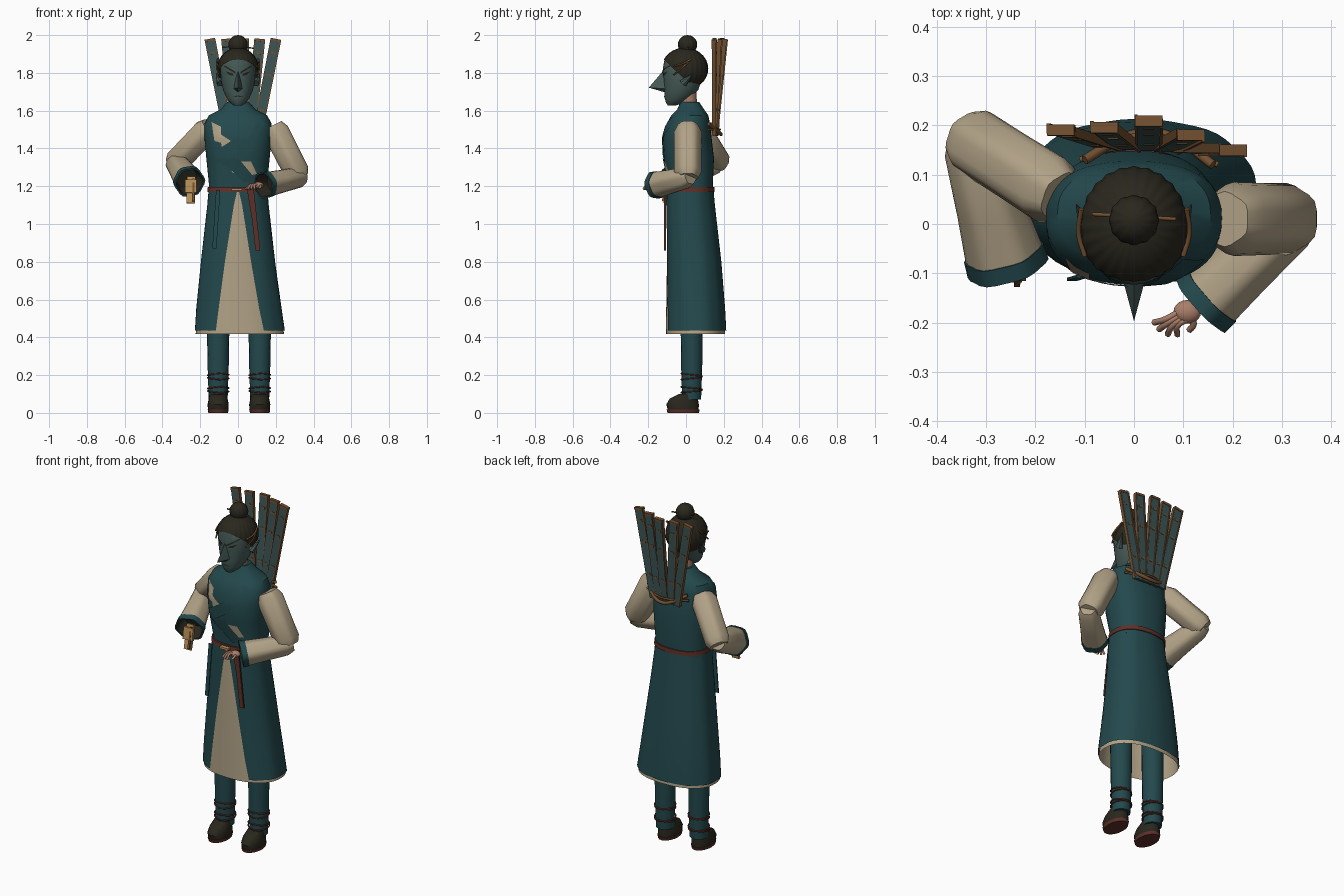
import bpy, bmesh, math
from math import sin, cos, pi, asin
from mathutils import Vector, Matrix
from mathutils.bvhtree import BVHTree

cube = bpy.data.objects.get("Cube")
if cube:
    bpy.data.objects.remove(cube)


def make_mat(name, r, g, b):
    m = bpy.data.materials.new(name)
    m.use_nodes = True
    m.diffuse_color = (r, g, b, 1)
    m.node_tree.nodes["Principled BSDF"].inputs["Base Color"].default_value = (r, g, b, 1)
    return m


TEAL = make_mat("teal cloth", .017, .066, .074)
CREAM = make_mat("cream cloth", .44, .36, .24)
MASK = make_mat("grey green mask", .06, .105, .095)
HAIR = make_mat("dark hair and leather", .022, .02, .012)
RED = make_mat("dark red leather", .11, .03, .022)
WOOD = make_mat("brown wood", .17, .08, .03)
GOLD = make_mat("pale gold", .48, .28, .10)
SKIN = make_mat("skin", .40, .21, .14)
SLAB = make_mat("grey teal lacquer", .045, .09, .09)


def finish(name, bm, *mats):
    bmesh.ops.recalc_face_normals(bm, faces=bm.faces)
    me = bpy.data.meshes.new(name)
    bm.to_mesh(me)
    bm.free()
    ob = bpy.data.objects.new(name, me)
    bpy.context.collection.objects.link(ob)
    for m in mats:
        me.materials.append(m)
    return ob


def frame(a, b):
    """Matrix at a with z toward b and x roughly sideways."""
    a, z = Vector(a), (Vector(b) - Vector(a)).normalized()
    side = Vector((0, 1, 0)) if abs(z.y) < .9 else Vector((0, 0, 1))
    x = side.cross(z).normalized()
    return Matrix.Translation(a) @ Matrix((x, z.cross(x), z)).transposed().to_4x4()


def loft(name, rings, *mats, n=32, power=2, ripple=0, waves=8, cap=(True, True),
         gaps=None, bands=None, mtx=None):
    """Skin rings (cx, cy, z, rx, ry); gaps leave an opening at the front."""
    bm, rows = bmesh.new(), []
    for k, (cx, cy, z, rx, ry) in enumerate(rings):
        g = asin(min(1, (gaps[k] / rx) ** (power / 2))) if gaps else 0
        row = []
        for i in range(n + (1 if gaps else 0)):
            t = g + (2 * pi - 2 * g) * i / n
            s, c = sin(t), cos(t)
            f = 1 + ripple * cos(waves * t)
            x = math.copysign(abs(s) ** (2 / power), s) * rx * f
            y = -math.copysign(abs(c) ** (2 / power), c) * ry * f
            row.append(bm.verts.new((cx + x, cy + y, z)))
        rows.append(row)
    for k, (p, q) in enumerate(zip(rows, rows[1:])):
        for i in range(n):
            j = (i + 1) % len(p)
            f = bm.faces.new((p[i], p[j], q[j], q[i]))
            f.material_index = bands[k] if bands else 0
    for use, row in zip(cap, (rows[0], rows[-1])):
        if use and not gaps:
            bm.faces.new(row).material_index = len(mats) - 1 if row is rows[-1] else 0
    if mtx:
        bm.transform(mtx)
    return finish(name, bm, *mats)


def bar(name, a, b, width, depth, mat, taper=1):
    length = (Vector(b) - Vector(a)).length
    rings = [(0, 0, 0, width * .7071, depth * .7071),
             (0, 0, length, width * .7071 * taper, depth * .7071 * taper)]
    return loft(name, rings, mat, n=4, mtx=frame(a, b) @ Matrix.Identity(4)) if taper == 0 else box(
        name, a, b, width, depth, mat)


def box(name, a, b, width, depth, mat):
    bm = bmesh.new()
    length = (Vector(b) - Vector(a)).length
    bmesh.ops.create_cube(bm, size=1)
    bm.transform(frame(a, b) @ Matrix.Translation((0, 0, length / 2))
                 @ Matrix.Diagonal((width, depth, length, 1)))
    return finish(name, bm, mat)


def cone(name, a, b, r1, r2, mat, n=10):
    return loft(name, [(0, 0, 0, r1, r1), (0, 0, (Vector(b) - Vector(a)).length, r2, r2)],
                mat, n=n, mtx=frame(a, b))


def ball(name, centre, radii, mat):
    bm = bmesh.new()
    bmesh.ops.create_uvsphere(bm, u_segments=20, v_segments=12, radius=1)
    bm.transform(Matrix.Translation(centre) @ Matrix.Diagonal((*radii, 1)))
    return finish(name, bm, mat)


def rope(name, pts, r, mat):
    cu = bpy.data.curves.new(name, "CURVE")
    cu.dimensions, cu.bevel_depth, cu.bevel_resolution, cu.use_fill_caps = "3D", r, 1, True
    sp = cu.splines.new("BEZIER")
    sp.bezier_points.add(len(pts) - 1)
    for p, co in zip(sp.bezier_points, pts):
        p.co, p.handle_left_type, p.handle_right_type = co, "AUTO", "AUTO"
    cu.materials.append(mat)
    ob = bpy.data.objects.new(name, cu)
    bpy.context.collection.objects.link(ob)


def patch(name, target, polys, mat, lift=.004):
    """Lay flat x-z polygons on the front of another part."""
    src = bmesh.new()
    src.from_mesh(target.data)
    tree, bm = BVHTree.FromBMesh(src), bmesh.new()
    src.free()
    for poly in polys:
        bm.faces.new([bm.verts.new((x, -1, z)) for x, z in poly])
    bmesh.ops.triangulate(bm, faces=bm.faces)
    bmesh.ops.subdivide_edges(bm, edges=bm.edges, cuts=4, use_grid_fill=True)
    for v in bm.verts:
        hit = tree.ray_cast(v.co, Vector((0, 1, 0)))[0]
        v.co.y = (hit.y if hit else 0) - lift
    return finish(name, bm, mat)


# Coat: bodice and skirt open at the front over a cream under-robe
torso = loft("coat_bodice", [
    (0, .025, 1.15, .158, .118), (0, .027, 1.2, .153, .115), (0, .015, 1.35, .168, .133),
    (0, .007, 1.46, .178, .128), (0, .012, 1.53, .178, .115), (0, .02, 1.575, .155, .098),
    (0, .025, 1.605, .095, .072), (0, .02, 1.645, .058, .05)], TEAL, power=2.4, n=48)
skirt = [(0, .022, 1.19, .156, .122), (0, .024, 1.1, .164, .128), (0, .04, .8, .198, .146),
         (.005, .048, .55, .228, .158), (.01, .05, .435, .24, .162)]
loft("coat_skirt", skirt, TEAL, power=2.3, n=48, gaps=[.001, .022, .07, .108, .127], ripple=.008, waves=10)
loft("under_robe", [(x, y, z - .018, rx - .006, ry - .005) for x, y, z, rx, ry in skirt],
     CREAM, power=2.3, n=48, cap=(True, False))
patch("bodice_cream_folds", torso, [
    [(-.14, 1.54), (-.09, 1.515), (-.1, 1.48), (-.03, 1.435), (-.06, 1.425), (-.08, 1.38),
     (-.09, 1.43), (-.125, 1.44), (-.105, 1.48)],
    [(.005, 1.33), (.07, 1.33), (.045, 1.3), (.1, 1.265), (.03, 1.25), (-.035, 1.275), (.02, 1.295)]], CREAM)
patch("crossed_lapel", torso, [
    [(.1, 1.57), (.145, 1.53), (.02, 1.4), (-.1, 1.32), (-.13, 1.38), (-.02, 1.45)],
    [(-.12, 1.34), (.0, 1.35), (.1, 1.23), (.03, 1.22), (-.03, 1.28)]], TEAL, .006)

# Belt, buckle and hanging straps
loft("belt", [(0, .024, 1.17, .162, .127), (0, .025, 1.195, .16, .125)], RED, power=2.3, n=48)
box("belt_buckle", (-.035, -.108, 1.183), (.02, -.108, 1.183), .012, .03, GOLD)
box("buckle_center", (-.022, -.112, 1.183), (.007, -.112, 1.183), .012, .014, RED)
box("red_strap", (.07, -.112, 1.19), (.105, -.112, .86), .026, .01, RED)
box("left_strap_tail", (.055, -.112, 1.18), (.085, -.112, 1.0), .014, .008, RED)
box("teal_strap", (-.105, -.106, 1.18), (-.125, -.112, .87), .022, .006, TEAL)

# Legs, leg wraps and shoes
for side, x in (("right", -.105), ("left", .115)):
    loft(side + "_trouser_leg", [(x, .03, .07, .05, .05), (x, .03, .25, .056, .056),
                                 (x, .03, .6, .062, .06)], TEAL, n=16)
    for k in range(4):
        z, tilt = .105 + .035 * k, .004 * (-1) ** k
        rope(f"{side}_leg_wrap_{k}", [(x + .056 * sin(a * pi / 4), .03 - .055 * cos(a * pi / 4),
             z + tilt * a) for a in range(9)], .004, RED)
    loft(side + "_shoe", [(x, -.015, .015, .054, .082), (x, -.018, .045, .056, .086),
                          (x, -.012, .075, .05, .075), (x, .012, .1, .046, .048)], HAIR, n=20)
    loft(side + "_sole", [(x, -.015, 0, .052, .083), (x, -.015, .018, .056, .088)], RED, n=20)


# Wide sleeves with teal hollow cuffs
def sleeve(side, shoulder, elbow, joint, wrist, r0, r1, r2, r3):
    span = (Vector(elbow) - Vector(shoulder)).length
    loft(side + "_upper_sleeve", [(0, 0, span * t, r, r) for t, r in
         ((-.05, r0 * .75), (.1, r0), (.6, r1), (1, r1), (1.13, r1 * .75))],
         CREAM, n=24, ripple=.04, waves=6, mtx=frame(shoulder, elbow))
    span = (Vector(wrist) - Vector(joint)).length
    loft(side + "_lower_sleeve", [(0, 0, span * t, r, r) for t, r in
         ((-.15, r2 * .7), (0, r2), (.5, (r2 + r3) / 2), (.87, r3), (.87, r3 * 1.04),
          (1, r3 * 1.06), (1, r3 * .93), (.7, r3 * .75))],
         CREAM, TEAL, HAIR, n=24, ripple=.04, waves=6, bands=[0, 0, 0, 1, 1, 1, 2],
         mtx=frame(joint, wrist))


sleeve("right", (-.155, .06, 1.505), (-.32, .165, 1.335), (-.325, .15, 1.32), (-.255, -.09, 1.22),
       .07, .068, .058, .077)
sleeve("left", (.19, .01, 1.51), (.31, .01, 1.275), (.315, 0, 1.245), (.135, -.165, 1.205),
       .072, .07, .056, .068)

# Left hand and the object held in the right cuff
ball("left_palm", (.108, -.178, 1.205), (.028, .024, .018), SKIN)
for k, (tx, ty) in enumerate(((.04, -.2), (.05, -.214), (.068, -.224), (.088, -.225))):
    rope(f"left_finger_{k}", [(.088 + k * .007, -.18 - k * .004, 1.21),
         ((tx + .09) / 2, (ty - .185) / 2, 1.208), (tx, ty, 1.183)], .0065, SKIN)
rope("left_thumb", [(.115, -.18, 1.21), (.12, -.205, 1.2), (.112, -.215, 1.187)], .007, SKIN)
box("held_fan", (-.248, -.085, 1.25), (-.25, -.112, 1.11), .045, .014, GOLD)
box("held_fan_guard", (-.25, -.1, 1.235), (-.25, -.108, 1.165), .062, .016, GOLD)
box("held_fan_rib", (-.235, -.1, 1.24), (-.237, -.122, 1.12), .012, .012, WOOD)

# Neck and long-nosed mask
loft("neck", [(0, .015, 1.58, .05, .046), (0, .01, 1.7, .045, .045)], SKIN, n=16)
face = loft("mask_face", [
    (0, -.075, 1.628, .022, .022), (0, -.06, 1.64, .04, .045), (0, -.043, 1.665, .06, .07),
    (0, -.025, 1.71, .079, .09), (0, -.018, 1.76, .09, .1), (0, -.017, 1.82, .094, .106),
    (0, -.014, 1.87, .085, .1), (0, -.01, 1.9, .06, .07)], MASK)
bm = bmesh.new()
tip = bm.verts.new((0, -.197, 1.722))
root = [bm.verts.new(p) for p in ((0, -.118, 1.815), (.016, -.105, 1.77), (.026, -.1, 1.715),
                                  (0, -.115, 1.698), (-.026, -.1, 1.715), (-.016, -.105, 1.77))]
for i in range(6):
    bm.faces.new((tip, root[i], root[i - 1]))
finish("mask_nose", bm, MASK)
for s, side in ((-1, "right"), (1, "left")):
    patch(side + "_eye", face, [[(s * .018, 1.785), (s * .03, 1.798), (s * .065, 1.808), (s * .045, 1.788)]], HAIR)
    patch(side + "_brow", face, [[(s * .012, 1.805), (s * .07, 1.84), (s * .075, 1.834), (s * .014, 1.796)]], HAIR, .006)
    cone(side + "_ear", (s * .092, -.015, 1.745), (s * .117, .04, 1.80), .022, .001, MASK, 8)
    rope(side + "_hair_ornament", [(s * .1, -.065, 1.835), (s * .112, -.02, 1.848), (s * .107, .03, 1.875)], .005, WOOD)
    rope(side + "_hair_ornament_lower", [(s * .1, -.065, 1.79), (s * .113, -.02, 1.825), (s * .107, .03, 1.875)], .004, WOOD)
patch("mouth", face, [[(-.032, 1.672), (0, 1.681), (.032, 1.672), (0, 1.674)]], HAIR)

# Combed hair cut along a slanted hairline, bun and pin
rings = [(0, -.006, 1.822 - .112 * cos(a), .109 * sin(a), .122 * sin(a))
         for a in (pi * (k + .3) / 14.6 for k in range(15))]
hair = loft("combed_hair", rings, HAIR, n=96, ripple=.015, waves=24)
bm = bmesh.new()
bm.from_mesh(hair.data)
bmesh.ops.bisect_plane(bm, geom=bm.verts[:] + bm.edges[:] + bm.faces[:], plane_co=(0, -.1, 1.855),
                       plane_no=(0, 1, 1.05), clear_inner=True)
bm.to_mesh(hair.data)
bm.free()
loft("hair_bun", [(0, .008, 1.95 - .05 * cos(a), .05 * sin(a), .05 * sin(a))
     for a in (pi * (k + .2) / 10.4 for k in range(11))], HAIR, n=48, ripple=.025, waves=12)
rope("hair_pin", [(-.085, .02, 1.935), (0, .015, 1.94), (.085, .01, 1.93)], .004, WOOD)

# Five fanned tablets carried on the back
for k, (tx, ty, bx) in enumerate(((-.148, .19, -.05), (-.06, .195, -.012), (.03, .208, .03),
                                  (.115, .18, .065), (.2, .15, .1))):
    a, b = Vector((bx, .16 - .002 * k, 1.47)), Vector((tx, ty, 1.975))
    box(f"tablet_{k}", a, b, .048, .016, SLAB)
    for e in (-.026, .026):
        off = Vector((e, -e * .15, 0))
        box(f"tablet_{k}_edge", a + off * .9, b + off, .006, .02, WOOD)
    box(f"tablet_{k}_cap", a.lerp(b, .985), a.lerp(b, 1.01), .056, .022, WOOD)
    for t in (.25, .62, .85):
        box(f"tablet_{k}_mark", a.lerp(b, t), a.lerp(b, t + .025), .022, .02, WOOD)
rope("tablet_holder", [(-.1, .13, 1.53), (-.02, .175, 1.485), (.03, .185, 1.475), (.08, .175, 1.485),
                       (.16, .12, 1.53)], .01, WOOD)
rope("tablet_binding", [(-.11, .13, 1.5), (.03, .18, 1.5), (.17, .12, 1.5)], .006, WOOD)

# Smooth shading with crisp edges
bpy.ops.object.select_all(action="DESELECT")
for ob in bpy.context.collection.objects:
    if ob.type == "MESH":
        ob.select_set(True)
        bpy.context.view_layer.objects.active = ob
bpy.ops.object.shade_smooth_by_angle(angle=math.radians(35))
